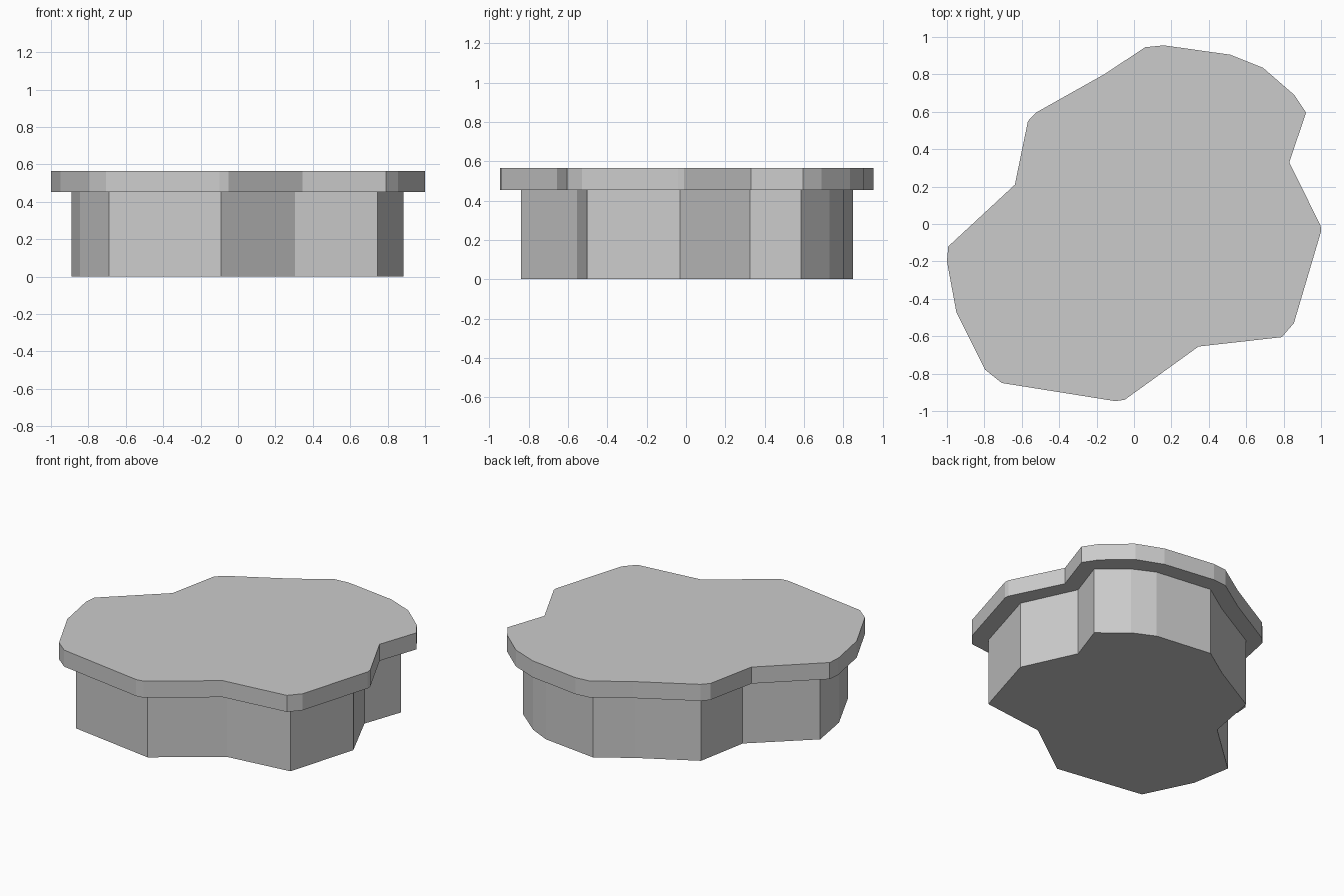
import bpy, bmesh


def prism(name, outline, z0, z1):
    """Extrude a closed counter-clockwise outline from z0 to z1."""
    bm = bmesh.new()
    face = bm.faces.new([bm.verts.new((x, y, z0)) for x, y in outline])
    top = bmesh.ops.extrude_face_region(bm, geom=[face], use_keep_orig=True)["geom"]
    bmesh.ops.translate(bm, vec=(0, 0, z1 - z0),
                        verts=[v for v in top if isinstance(v, bmesh.types.BMVert)])
    bmesh.ops.recalc_face_normals(bm, faces=bm.faces)
    mesh = bpy.data.meshes.new(name)
    bm.to_mesh(mesh)
    bm.free()
    obj = bpy.data.objects.new(name, mesh)
    bpy.context.collection.objects.link(obj)
    return obj


# Inset lower body
body_outline = [
    (0.885, -0.03), (0.72, 0.325), (0.81, 0.585), (0.635, 0.73), (0.49, 0.80),
    (0.10, 0.85), (-0.11, 0.71), (-0.47, 0.51), (-0.535, 0.157), (-0.89, -0.165),
    (-0.845, -0.43), (-0.69, -0.747), (-0.09, -0.84), (0.305, -0.555), (0.745, -0.503),
]

# Overhanging top slab
slab_outline = [
    (1.0, -0.04), (0.998, -0.01), (0.83, 0.33), (0.92, 0.595), (0.857, 0.69),
    (0.69, 0.835), (0.515, 0.905), (0.16, 0.955), (0.06, 0.945), (-0.16, 0.80),
    (-0.525, 0.595), (-0.567, 0.55), (-0.637, 0.21), (-0.993, -0.12), (-1.0, -0.20),
    (-0.95, -0.47), (-0.795, -0.78), (-0.707, -0.85), (-0.10, -0.947), (-0.05, -0.94),
    (0.345, -0.655), (0.79, -0.605), (0.855, -0.53),
]

prism("lower_body", body_outline, 0.0, 0.453)
prism("top_slab", slab_outline, 0.453, 0.565)
